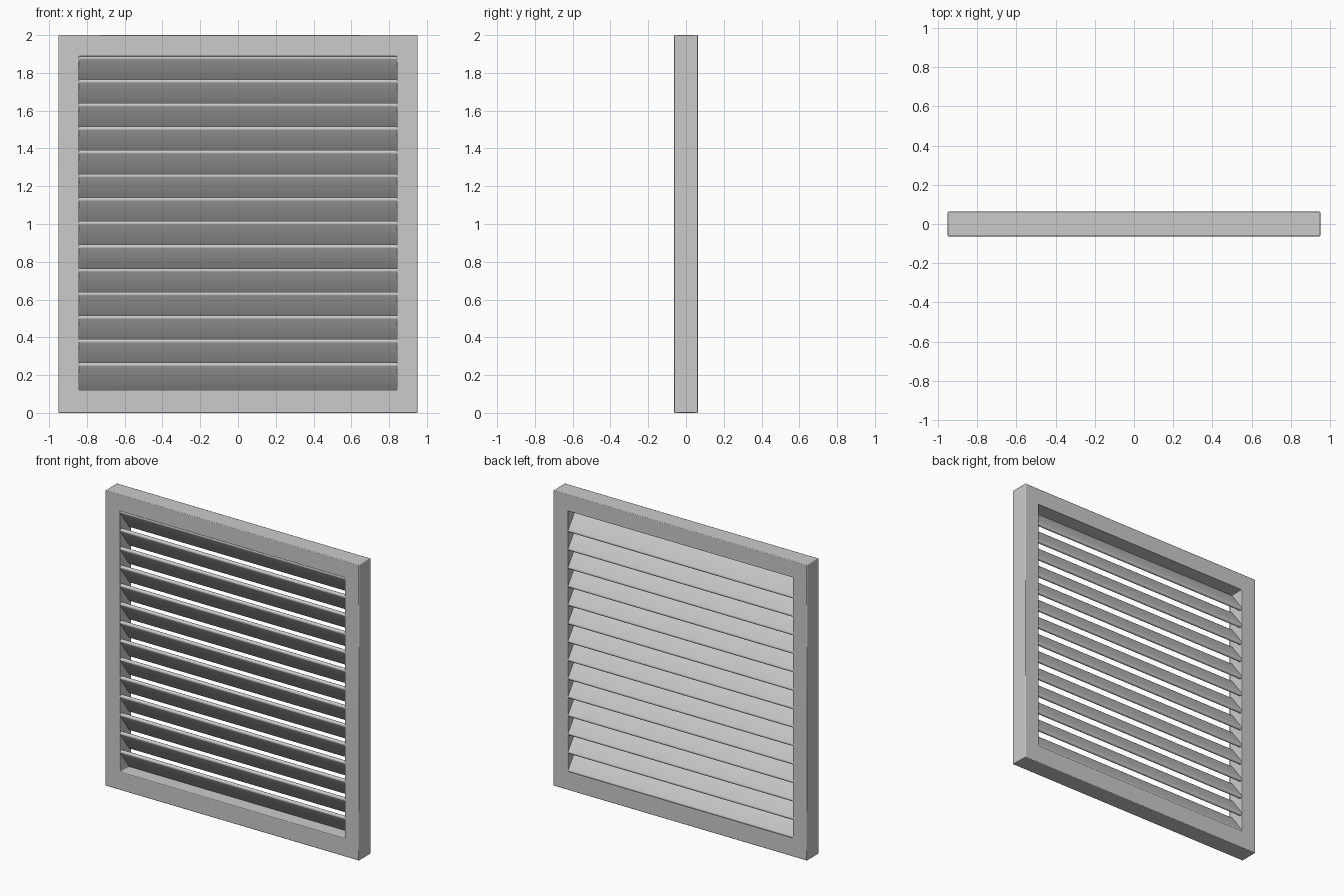
import bpy, math

if "Cube" in bpy.data.objects:
    bpy.data.objects.remove(bpy.data.objects["Cube"])

HALF_DEPTH = 0.0625
PITCH = 0.125
SLATS = 14


def mesh_object(name, verts, faces):
    mesh = bpy.data.meshes.new(name)
    mesh.from_pydata(verts, [], faces)
    obj = bpy.data.objects.new(name, mesh)
    bpy.context.collection.objects.link(obj)
    bpy.context.view_layer.objects.active = obj
    obj.select_set(True)
    return obj


def rectangle(x, z0, z1, y):
    return [(-x, y, z0), (x, y, z0), (x, y, z1), (-x, y, z1)]


# Frame: one rectangular ring with softened edges
verts = []
for y in (-HALF_DEPTH, HALF_DEPTH):
    verts += rectangle(0.95, 0.0, 2.0, y) + rectangle(0.842, 0.121, 1.888, y)
faces = []
for i in range(4):
    j = (i + 1) % 4
    faces += [(i, j, j + 4, i + 4),                # front
              (i + 8, i + 12, j + 12, j + 8),      # back
              (i, i + 8, j + 8, j),                # outer side
              (i + 4, j + 4, j + 12, i + 12)]      # inner side
frame = mesh_object("frame", verts, faces)
bevel = frame.modifiers.new("soft_edges", "BEVEL")
bevel.width = 0.004
bevel.segments = 2

# Slat: rounded-end strip, high at the front and low at the back
R, STEPS, X = 0.0125, 8, 0.845
front, back = (-0.046, 0.0625), (0.046, -0.0625)
slope = math.atan2(back[1] - front[1], back[0] - front[0])
profile = []
for centre, start in ((front, slope + math.pi / 2), (back, slope - math.pi / 2)):
    for k in range(STEPS + 1):
        a = start + math.pi * k / STEPS
        profile.append((centre[0] + R * math.cos(a), centre[1] + R * math.sin(a)))
n = len(profile)
slat_verts = [(x, y, z) for x in (-X, X) for y, z in profile]
slat_faces = [(i, i + n, (i + 1) % n + n, (i + 1) % n) for i in range(n)]
slat_faces += [tuple(range(n)), tuple(range(2 * n - 1, n - 1, -1))]
# Profile runs anticlockwise in y-z, so flip to face outward
slat_faces = [f[::-1] for f in slat_faces]
slats = mesh_object("slats", slat_verts, slat_faces)
slats.location.z = 0.266 - 0.0625 - R
array = slats.modifiers.new("stack", "ARRAY")
array.count = SLATS
array.use_relative_offset = False
array.use_constant_offset = True
array.constant_offset_displace = (0, 0, PITCH)

bpy.ops.object.shade_smooth_by_angle(angle=math.radians(35))
